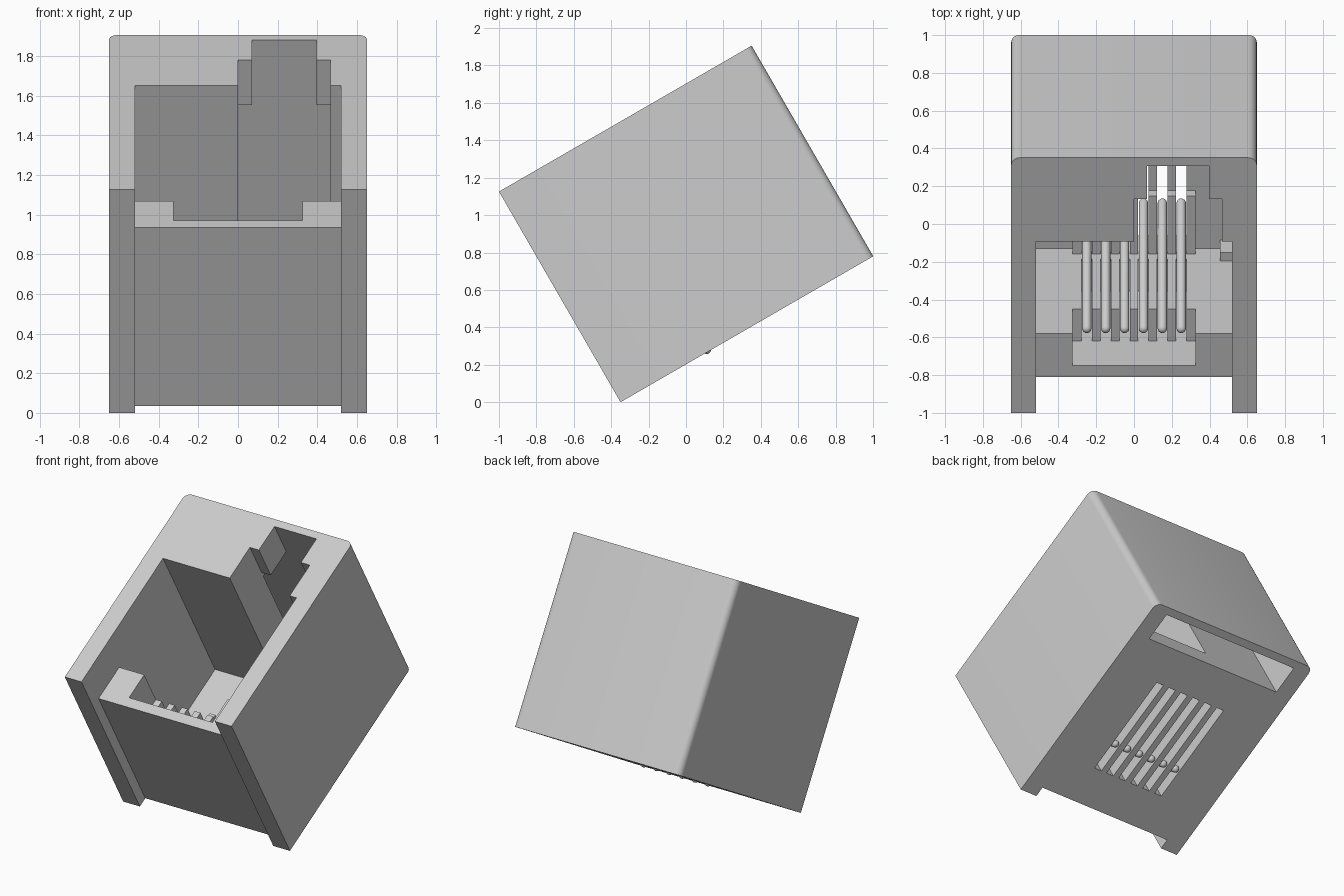
import bpy, bmesh, math
from mathutils import Matrix, Vector

cube = bpy.data.objects.get("Cube")
if cube:
    bpy.data.objects.remove(cube, do_unlink=True)

DEPTH, HEIGHT, HALF = 1.56, 1.30, 0.65
# The whole socket leans back by 30 degrees and rests on its front lower edge
TILT = Matrix.Translation((0, -0.35, 0)) @ Matrix.Rotation(math.radians(30), 4, 'X')
PINS = [-0.25 + 0.1 * i for i in range(6)]


def material(name, value):
    mat = bpy.data.materials.new(name)
    mat.use_nodes = True
    colour = (value, value, value, 1)
    mat.diffuse_color = colour
    mat.node_tree.nodes["Principled BSDF"].inputs["Base Color"].default_value = colour
    return mat


grey = material("light grey", 0.6)


def add_object(name, bm):
    mesh = bpy.data.meshes.new(name)
    bm.to_mesh(mesh)
    bm.free()
    mesh.materials.append(grey)
    obj = bpy.data.objects.new(name, mesh)
    bpy.context.collection.objects.link(obj)
    return obj


def box(name, x, y, z):
    bm = bmesh.new()
    bmesh.ops.create_cube(bm, size=1)
    for v in bm.verts:
        v.co = [lo + (hi - lo) * (c + 0.5) for c, (lo, hi) in zip(v.co, (x, y, z))]
    return add_object(name, bm)


def combine(target, operation, x, y, z):
    tool = box("tool", x, y, z)
    mod = target.modifiers.new("shape", 'BOOLEAN')
    mod.operation, mod.solver, mod.object = operation, 'EXACT', tool
    bpy.context.view_layer.update()
    result = bpy.data.meshes.new_from_object(
        target.evaluated_get(bpy.context.evaluated_depsgraph_get()))
    target.modifiers.clear()
    target.data = result
    bpy.data.objects.remove(tool, do_unlink=True)


def smooth(obj):
    bpy.ops.object.select_all(action='DESELECT')
    obj.select_set(True)
    bpy.context.view_layer.objects.active = obj
    bpy.ops.object.shade_smooth_by_angle(angle=math.radians(30))


# Outer housing with its two upright rear edges rounded
housing = box("housing", (-HALF, HALF), (0, DEPTH), (0, HEIGHT))
bm = bmesh.new()
bm.from_mesh(housing.data)
rear = [e for e in bm.edges if all(v.co.y > DEPTH - 0.01 for v in e.verts)
        and abs(e.verts[0].co.z - e.verts[1].co.z) > 1]
bmesh.ops.bevel(bm, geom=rear, offset=0.045, segments=6, profile=0.5, affect='EDGES')
bm.to_mesh(housing.data)
bm.free()

wide, comb, latch, tab = (-0.52, 0.52), (-0.325, 0.325), (0, 0.467), (0.07, 0.397)
cuts = [
    (wide, (-0.1, 0.07), (-0.1, 1.5)),       # recessed front
    (wide, (-0.1, 0.5), (1.04, 1.5)),        # lowered front wall
    (wide, (0.335, 1.048), (0.14, 1.5)),     # plug cavity
    (comb, (0.14, 0.5), (0.78, 1.5)),        # space above the comb
    (latch, (0.9, 1.508), (0.14, 1.037)),    # latch channel
    (latch, (0.9, 1.308), (0.9, 1.5)),       # latch mouth
    (tab, (1.2, 1.508), (0.9, 1.5)),         # gap between the latch lugs
    ((-0.53, 0.53), (1.308, 1.508), (-0.1, 1.0)),  # pocket in the underside
]
for cut in cuts:
    combine(housing, 'DIFFERENCE', *cut)

# Raised floor pad and corner rib
combine(housing, 'UNION', comb, (0.3, 0.69), (0.1, 0.20))
combine(housing, 'UNION', (0.455, 0.56), (0.3, 0.387), (0.1, 0.27))

# Contact slits in the floor and in the comb
for x in PINS:
    span = (x - 0.028, x + 0.028)
    combine(housing, 'DIFFERENCE', span, (0.335, 1.048), (-0.1, 0.3))
    combine(housing, 'DIFFERENCE', span, (0.14, 0.4), (0.25, 0.9))
housing.matrix_world = TILT
smooth(housing)

# Round-ended sloping contact wires
top, foot = Vector((0, 0.205, 0.76)), Vector((0, 0.54, 0.015))
axis = foot - top
aim = axis.to_track_quat('Z', 'Y').to_matrix().to_4x4()
for i, x in enumerate(PINS):
    bm = bmesh.new()
    bmesh.ops.create_uvsphere(bm, u_segments=16, v_segments=9, radius=0.025)
    for v in bm.verts:
        if v.co.z > 0:
            v.co.z += axis.length
    bmesh.ops.transform(bm, matrix=Matrix.Translation(top + Vector((x, 0, 0))) @ aim, verts=bm.verts)
    wire = add_object(f"contact_wire_{i + 1}", bm)
    wire.matrix_world = TILT
    smooth(wire)
